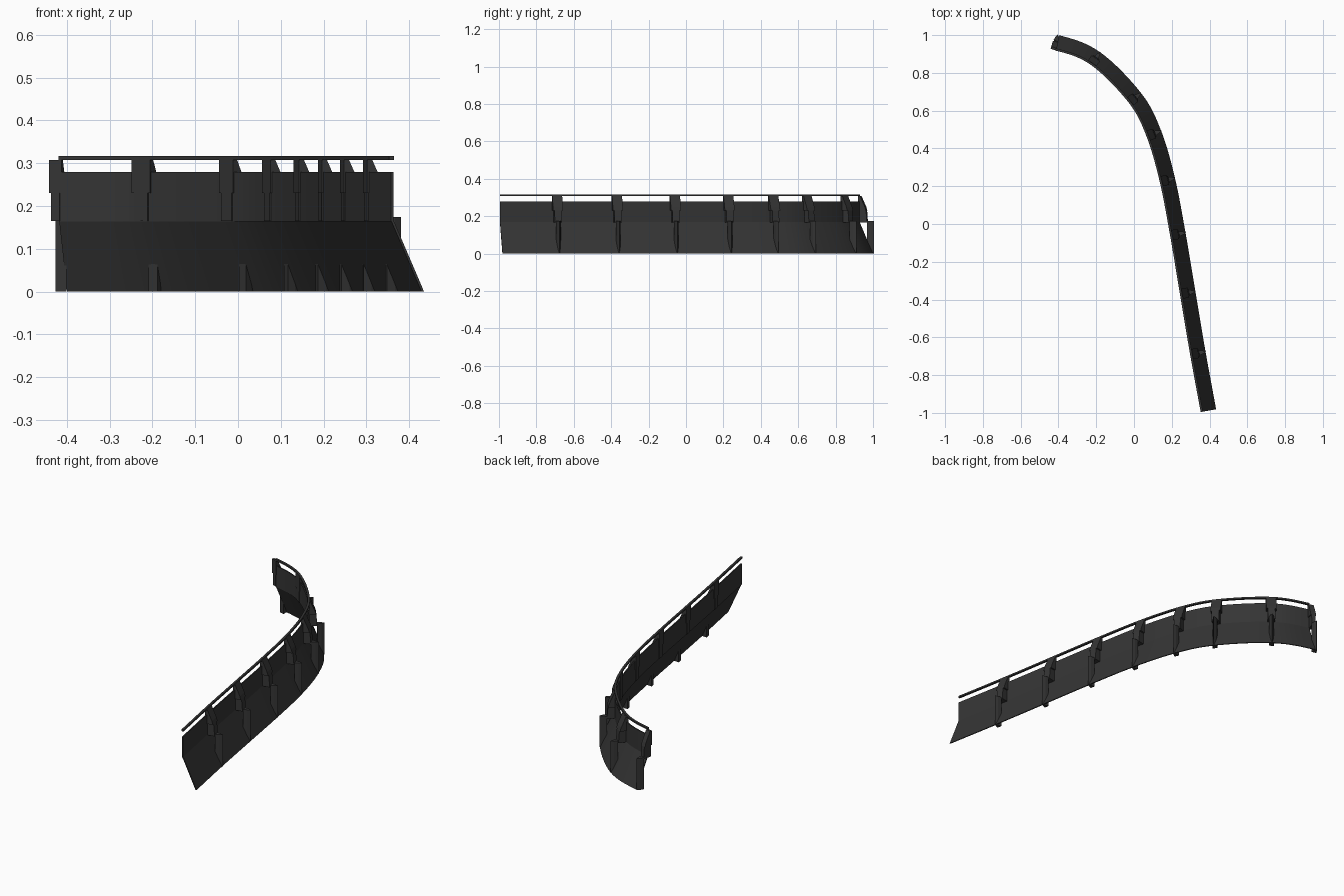
import bpy, bmesh
from mathutils import Vector

if "Cube" in bpy.data.objects:
    bpy.data.objects.remove(bpy.data.objects["Cube"])

mat = bpy.data.materials.new("dark_metal")
mat.diffuse_color = (0.035, 0.035, 0.035, 1)
mat.use_nodes = True
mat.node_tree.nodes["Principled BSDF"].inputs["Base Color"].default_value = mat.diffuse_color

# Inner edge of the barrier in plan; every point but the last carries a post
KEYS = [Vector(p) for p in [(-.418, .923), (-.225, .845), (-.025, .645), (.07, .465),
        (.14, .225), (.195, -.06), (.247, -.37), (.301, -.69), (.357, -.995)]]
STEPS = 8

def spline(keys):
    p = [keys[0] * 2 - keys[1] + Vector((-.02, -.05))] + keys + [keys[-1] * 2 - keys[-2]]
    out = []
    for i in range(1, len(p) - 2):
        a, b, c, d = p[i - 1:i + 3]
        for s in range(STEPS):
            t = s / STEPS
            out.append(.5 * (2 * b + (c - a) * t + (2 * a - 5 * b + 4 * c - d) * t * t
                             + (3 * b - a - 3 * c + d) * t ** 3))
    return out + [keys[-1]]

PATH = spline(KEYS)

def normal_at(i):
    t = (PATH[min(i + 1, len(PATH) - 1)] - PATH[max(i - 1, 0)]).normalized()
    return Vector((-t.y, t.x))      # points to the outer side

def loft(name, rings):
    bm = bmesh.new()
    loops = [[bm.verts.new(v) for v in r] for r in rings]
    n = len(loops[0])
    for a, b in zip(loops, loops[1:]):
        for k in range(n):
            bm.faces.new((a[k], a[(k + 1) % n], b[(k + 1) % n], b[k]))
    bm.faces.new(loops[0])
    bm.faces.new(loops[-1])
    bmesh.ops.recalc_face_normals(bm, faces=bm.faces)
    me = bpy.data.meshes.new(name)
    bm.to_mesh(me)
    bm.free()
    ob = bpy.data.objects.new(name, me)
    bpy.context.collection.objects.link(ob)
    me.materials.append(mat)
    return ob

def sweep(name, profile):
    # profile is (outward offset, height)
    rings = []
    for i, p in enumerate(PATH):
        n = normal_at(i)
        rings.append([(p.x + n.x * o, p.y + n.y * o, z) for o, z in profile])
    ob = loft(name, rings)
    bpy.ops.object.select_all(action='DESELECT')
    ob.select_set(True)
    bpy.context.view_layer.objects.active = ob
    bpy.ops.object.shade_smooth_by_angle()

# Continuous panels and handrail
sweep("upper_panel", [(0, .164), (.006, .164), (.006, .279), (0, .279)])
sweep("sloped_skirt", [(0, .168), (.006, .168), (.079, 0), (.073, 0)])
sweep("top_rail", [(-.004, .308), (.008, .308), (.008, .317), (-.004, .317)])

def plate(name, p, n, profile, width):
    t = Vector((n.y, -n.x))
    loft(name, [[(p.x + n.x * o + t.x * s, p.y + n.y * o + t.y * s, z)
                 for o, z in profile] for s in (-width / 2, width / 2)])

def column(name, p, n, plan, z0, z1):
    t = Vector((n.y, -n.x))
    loft(name, [[(p.x + n.x * o + t.x * s, p.y + n.y * o + t.y * s, z)
                 for o, s in plan] for z in (z0, z1)])

# Posts: wide upper bracket, narrow clamp below it, tapered ground column
for k, p in enumerate(KEYS[:-1]):
    n = normal_at(k * STEPS)
    if k == 0:
        p, n = p + Vector((-.008, .004)), Vector((.28, .96))
    w = .03 if k == 0 else .054
    plate(f"post_bracket_{k}", p, n,
          [(-.004, .308), (.008, .308), (.034, .25), (.04, .23), (-.004, .23)], w)
    plate(f"post_clamp_{k}", p, n,
          [(-.003, .23), (.04, .23), (.045, .165), (-.003, .165)], w * .72)
    column(f"post_column_{k}", p, n,
           [(.045, -.013), (.045, .013), (.065, .008), (.081, 0), (.065, -.008)], 0, .174)
